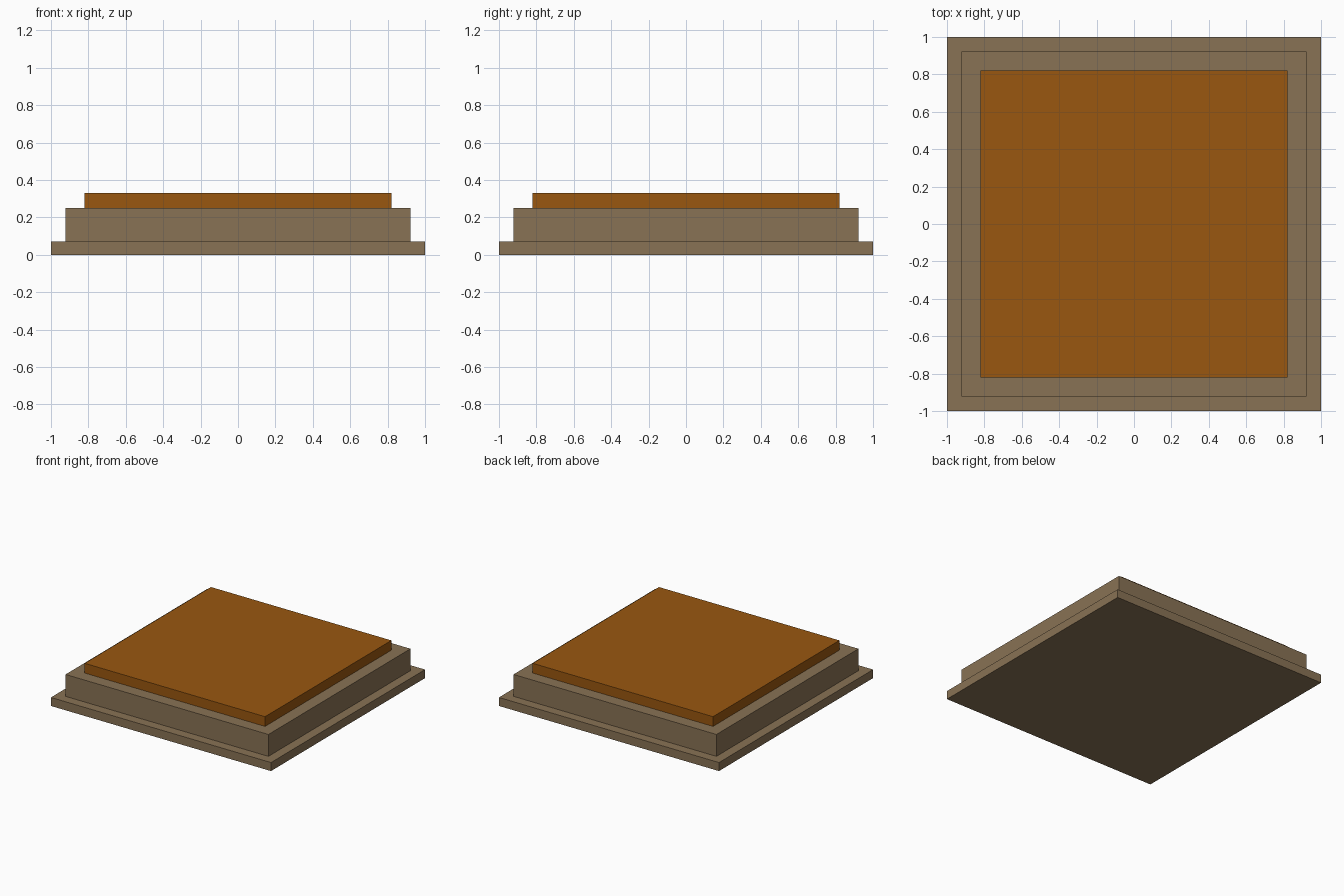
import bpy

if "Cube" in bpy.data.objects:
    bpy.data.objects.remove(bpy.data.objects["Cube"])


def material(name, color):
    mat = bpy.data.materials.new(name)
    mat.diffuse_color = (*color, 1)
    mat.use_nodes = True
    mat.node_tree.nodes["Principled BSDF"].inputs["Base Color"].default_value = mat.diffuse_color
    return mat


def slab(name, half, z0, z1, mat):
    bpy.ops.mesh.primitive_cube_add(size=1, location=(0, 0, (z0 + z1) / 2))
    obj = bpy.context.object
    obj.name = name
    obj.scale = (2 * half, 2 * half, z1 - z0)
    bpy.ops.object.transform_apply(location=False, rotation=False, scale=True)
    obj.data.materials.append(mat)


stone = material("brown_base", (0.25, 0.17, 0.09))
panel = material("orange_panel", (0.32, 0.095, 0.005))

# Three stacked square steps: foot, body, raised plate
slab("base_plate", 1.0, 0.0, 0.07, stone)
slab("body", 0.922, 0.07, 0.25, stone)
slab("top_plate", 0.82, 0.25, 0.33, panel)
